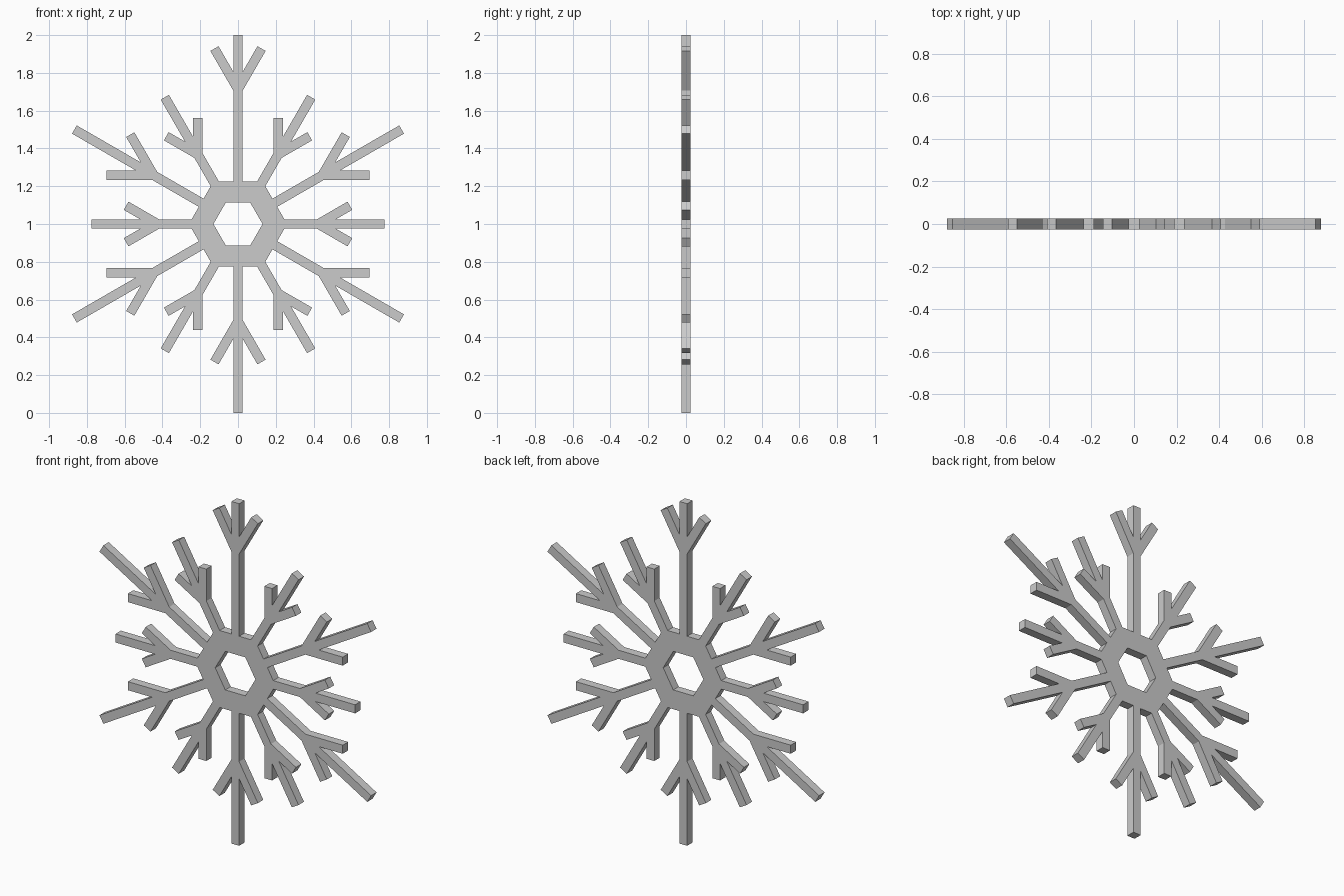
import bpy, bmesh, math
from mathutils import Vector

if "Cube" in bpy.data.objects:
    bpy.data.objects.remove(bpy.data.objects["Cube"])

W = 0.025          # half width of every bar, also half depth
HEX_OUT = 0.26     # corner radius of the hub
HEX_IN = 0.13      # corner radius of the hub hole
CENTER_Z = 1.0
C30 = math.cos(math.radians(30))
T15 = math.tan(math.radians(15))


def arm_profile(base, fork, branch, tip):
    """Outline of one forked arm pointing along +u, in counter-clockwise order."""
    end = fork + branch * C30
    side = [
        (base, W),
        (fork - W * T15, W),
        (end - W / 2, branch / 2 + W * C30),
        (end + W / 2, branch / 2 - W * C30),
        (fork + 2 * W * (1 + C30) * C30 + W / 2, W),
        (tip, W),
    ]
    return [(u, -v) for u, v in side] + side[::-1]


def place(u, v, angle):
    c, s = math.cos(angle), math.sin(angle)
    return Vector((u * c - v * s, -W, CENTER_Z + u * s + v * c))


# Outer outline: short arms on hub corners, long arms on hub flats
outline = []
for i in range(12):
    if i % 2 == 0:
        profile = arm_profile(HEX_OUT - W / math.sqrt(3), 0.425, 0.193, 0.775)
    else:
        fork = 0.713 if i == 3 else 0.515    # the top arm forks further out
        profile = arm_profile(HEX_OUT * C30, fork, 0.249, 1.0)
    outline += [place(u, v, math.radians(30 * i)) for u, v in profile]

# Hexagonal hole
hole = [place(HEX_IN, 0, math.radians(60 * i)) for i in range(6)]

# Fill between both loops and extrude to depth
bm = bmesh.new()
edges = []
for loop in (outline, hole):
    verts = [bm.verts.new(p) for p in loop]
    edges += [bm.edges.new((verts[k - 1], verts[k])) for k in range(len(verts))]
bmesh.ops.triangle_fill(bm, edges=edges, use_beauty=True, use_dissolve=False,
                        normal=(0, -1, 0))
ext = bmesh.ops.extrude_face_region(bm, geom=bm.faces[:], use_keep_orig=True)
bmesh.ops.translate(bm, vec=(0, 2 * W, 0),
                    verts=[g for g in ext["geom"] if isinstance(g, bmesh.types.BMVert)])
bmesh.ops.recalc_face_normals(bm, faces=bm.faces[:])

mesh = bpy.data.meshes.new("snowflake")
bm.to_mesh(mesh)
bm.free()
bpy.context.collection.objects.link(bpy.data.objects.new("snowflake", mesh))
